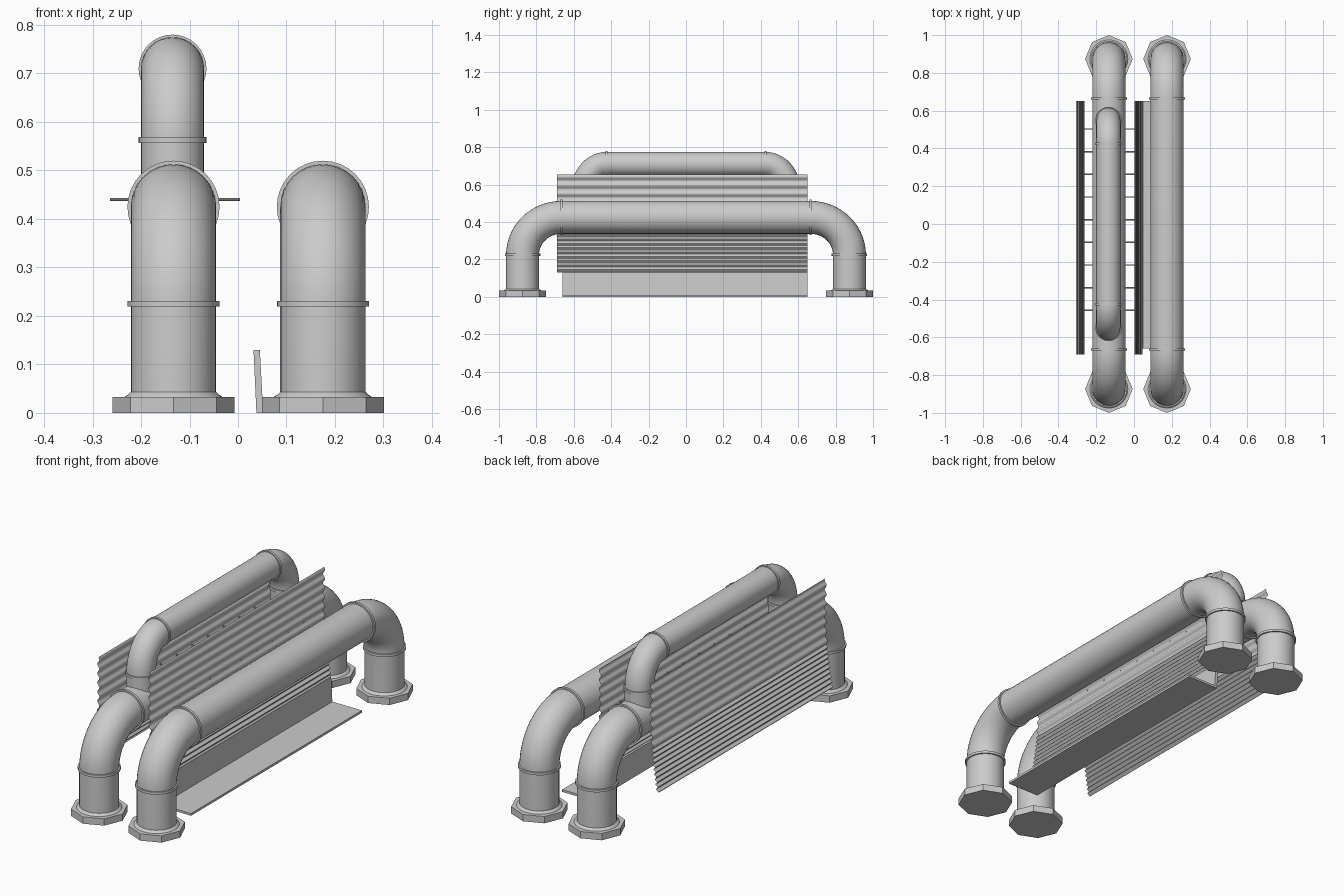
import bpy, bmesh
from math import sin, cos, pi, radians
from mathutils import Matrix

if "Cube" in bpy.data.objects:
    bpy.data.objects.remove(bpy.data.objects["Cube"])


def finish(name, bm, smooth=True):
    bmesh.ops.recalc_face_normals(bm, faces=bm.faces)
    me = bpy.data.meshes.new(name)
    bm.to_mesh(me)
    bm.free()
    ob = bpy.data.objects.new(name, me)
    bpy.context.collection.objects.link(ob)
    if smooth:
        bpy.context.view_layer.objects.active = ob
        ob.select_set(True)
        bpy.ops.object.shade_smooth_by_angle(angle=radians(35))
        ob.select_set(False)
    return ob


def tube(name, rings, sides=32, smooth=True):
    # rings: (x, y, z, tilt, radius); tilt turns the ring about x
    bm = bmesh.new()
    loops = []
    for x, y, z, tilt, r in rings:
        loop = []
        for i in range(sides):
            a = 2 * pi * i / sides
            u, v = r * cos(a), r * sin(a)
            loop.append(bm.verts.new((x + u, y + v * cos(tilt), z + v * sin(tilt))))
        loops.append(loop)
    for p, q in zip(loops, loops[1:]):
        for i in range(sides):
            j = (i + 1) % sides
            bm.faces.new((p[i], p[j], q[j], q[i]))
    bm.faces.new(loops[0])
    bm.faces.new(loops[-1])
    return finish(name, bm, smooth)


def arch(name, x, r, leg_y, base_z, axis_z, bend_y, bend_z, collar_r):
    # Arched pipe: leg, elbow, straight run, elbow, leg
    half = [(x, -leg_y, base_z, 0, r)]
    n = 14
    for i in range(n + 1):
        a = pi / 2 * i / n
        half.append((x, -leg_y + bend_y * (1 - cos(a)),
                     axis_z - bend_z * (1 - sin(a)), -a, r))
    other = [(px, -py, pz, -t - pi, pr) for px, py, pz, t, pr in reversed(half)]
    # keep ring vertex order continuous along the run
    tube(name, half + other)
    # Collars at both ends of each elbow
    w = 0.006
    for s in (-1, 1):
        z = axis_z - bend_z
        tube(name + "_lower_collar", [(x, s * leg_y, z - w, 0, collar_r),
                                      (x, s * leg_y, z + w, 0, collar_r)])
        y = s * (leg_y - bend_y)
        tube(name + "_upper_collar", [(x, y - w, axis_z, pi / 2, collar_r),
                                      (x, y + w, axis_z, pi / 2, collar_r)])


# Two large arched pipes with octagonal feet
for side, x in (("left", -0.133), ("right", 0.175)):
    arch(side + "_main_pipe", x, 0.088, 0.874, 0.01, 0.425, 0.209, 0.2, 0.095)
    for y in (-0.874, 0.874):
        tube(side + "_foot", [(x, y, 0, 0, 0.126), (x, y, 0.033, 0, 0.126)], 8, False)
        tube(side + "_weld", [(x, y, 0.03, 0, 0.102), (x, y, 0.034, 0, 0.1),
                              (x, y, 0.038, 0, 0.093), (x, y, 0.044, 0, 0.087)])

# Smaller pipe rising out of the left one
arch("upper_pipe", -0.135, 0.065, 0.55, 0.42, 0.71, 0.125, 0.147, 0.07)


def sheet(name, sgn):
    # Corrugated sheet: wide waves above, tight waves on the flared lower part
    bm = bmesh.new()
    pts = []
    z_top, z_mid, z_low = 0.653, 0.338, 0.13
    for i in range(7 * 10):
        t = i / 70
        pts.append((z_top + (z_mid - z_top) * t, 0.0055 * sin(t * 7 * 2 * pi)))
    for i in range(9 * 8 + 1):
        t = i / 72
        pts.append((z_mid + (z_low - z_mid) * t, 0.005 * sin(t * 9 * 2 * pi)))
    prev = None
    for z, wave in pts:
        d = max(0, 0.44 - z) / 0.31
        x = -0.13 + sgn * (0.137 + 0.036 * d ** 1.5) + wave
        cur = [bm.verts.new((x, y, z)) for y in (-0.69, 0.65)]
        if prev:
            bm.faces.new((prev[0], prev[1], cur[1], cur[0]))
        prev = cur
    finish(name, bm)


sheet("left_corrugated_sheet", -1)
sheet("right_corrugated_sheet", 1)

# Thin tie rods between the sheets
for i in range(9):
    bm = bmesh.new()
    bmesh.ops.create_cone(bm, cap_ends=True, segments=8, radius1=0.0035,
                          radius2=0.0035, depth=0.268,
                          matrix=Matrix.Translation((-0.13, -0.457 + 0.12 * i, 0.44))
                          @ Matrix.Rotation(pi / 2, 4, 'Y'))
    finish("tie_rod", bm)

# L-shaped skirting: leaning wall and floor plate
profile = [(0.038, 0), (0.21, 0), (0.21, 0.011), (0.0515, 0.011),
           (0.045, 0.13), (0.032, 0.13)]
bm = bmesh.new()
face = bm.faces.new([bm.verts.new((x, -0.66, z)) for x, z in profile])
ext = bmesh.ops.extrude_face_region(bm, geom=[face])
bmesh.ops.translate(bm, vec=(0, 1.31, 0),
                    verts=[v for v in ext["geom"] if isinstance(v, bmesh.types.BMVert)])
finish("floor_skirting", bm, False)
